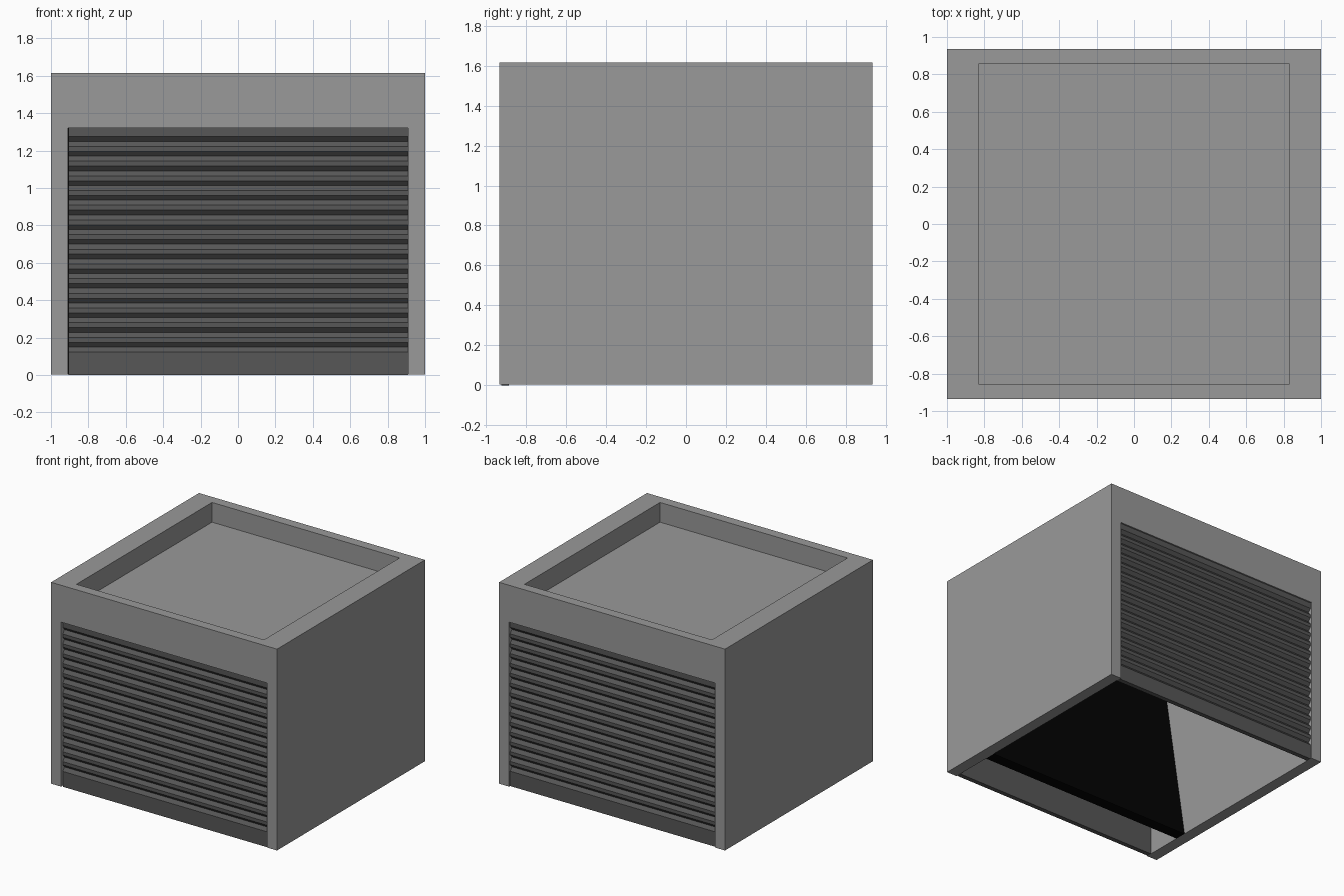
import bpy, bmesh
from mathutils import Vector

if "Cube" in bpy.data.objects:
    bpy.data.objects.remove(bpy.data.objects["Cube"])


def material(name, value):
    mat = bpy.data.materials.new(name)
    mat.diffuse_color = (value, value, value, 1)
    mat.use_nodes = True
    mat.node_tree.nodes["Principled BSDF"].inputs["Base Color"].default_value = mat.diffuse_color
    return mat


def extrude_profile(name, points, direction, mat=None):
    """Closed profile of 3D points swept along a direction."""
    bm = bmesh.new()
    face = bm.faces.new([bm.verts.new(p) for p in points])
    out = bmesh.ops.extrude_face_region(bm, geom=[face], use_keep_orig=True)
    verts = [g for g in out["geom"] if isinstance(g, bmesh.types.BMVert)]
    bmesh.ops.translate(bm, verts=verts, vec=Vector(direction))
    bmesh.ops.recalc_face_normals(bm, faces=bm.faces)
    mesh = bpy.data.meshes.new(name)
    bm.to_mesh(mesh)
    bm.free()
    obj = bpy.data.objects.new(name, mesh)
    bpy.context.collection.objects.link(obj)
    if mat:
        mesh.materials.append(mat)
    return obj


W, D, H = 1.0, 0.935, 1.615      # half width, half depth, height
OPEN_X, OPEN_Z = 0.91, 1.32      # opening half width and top
BASE = 0.004                     # underside of the walls

# Housing: side walls and roof, open front, back and bottom
outline = [(-W, BASE), (-W, H), (W, H), (W, BASE),
           (OPEN_X, BASE), (OPEN_X, OPEN_Z), (-OPEN_X, OPEN_Z), (-OPEN_X, BASE)]
housing = extrude_profile("housing", [(x, -D, z) for x, z in outline],
                          (0, 2 * D, 0), material("mid_grey", 0.32))

# Sunken tray in the roof
bm = bmesh.new()
bm.from_mesh(housing.data)
top = max(bm.faces, key=lambda f: f.calc_center_median().z)
bmesh.ops.inset_individual(bm, faces=[top], thickness=0.1)
top = next(f for f in bm.faces if f.normal.z > 0.9 and
           all(abs(v.co.x) < 0.95 and v.co.z > 1.5 for v in f.verts))
for v in top.verts:
    v.co.x = 0.83 if v.co.x > 0 else -0.83
    v.co.y = 0.857 if v.co.y > 0 else -0.857
out = bmesh.ops.extrude_face_region(bm, geom=[top])
floor = [g for g in out["geom"] if isinstance(g, bmesh.types.BMVert)]
bmesh.ops.translate(bm, verts=floor, vec=(0, 0, -0.158))
if top.is_valid:
    bmesh.ops.delete(bm, geom=[top], context="FACES_ONLY")
bmesh.ops.recalc_face_normals(bm, faces=bm.faces)
bm.to_mesh(housing.data)
bm.free()

# Ribbed shutters at front and back
shutter_mat = material("dark_grey", 0.095)
PITCH, RIBS = 0.0785, 15


def shutter(name, side, x0, x1, bottom):
    face_y, groove_y, rear_y = 0.923, 0.901, 0.887
    prof = [(rear_y, OPEN_Z), (face_y, OPEN_Z)]
    for i in range(RIBS):
        z = 1.274 - i * PITCH
        prof += [(face_y, z), (groove_y, z - 0.025), (face_y, z - 0.052)]
    prof += [(face_y, bottom), (rear_y, bottom)]
    extrude_profile(name, [(x0, side * y, z) for y, z in prof],
                    (x1 - x0, 0, 0), shutter_mat)


shutter("front_shutter", -1, -0.905, OPEN_X, 0.0)
shutter("back_shutter", 1, -OPEN_X, OPEN_X, BASE)

# Leaning black panel behind the front shutter
panel = [(-0.51, BASE), (-0.73, OPEN_Z), (-0.82, OPEN_Z), (-0.60, BASE)]
extrude_profile("inner_panel", [(-OPEN_X, y, z) for y, z in panel],
                (2 * OPEN_X, 0, 0), material("black", 0.001))
